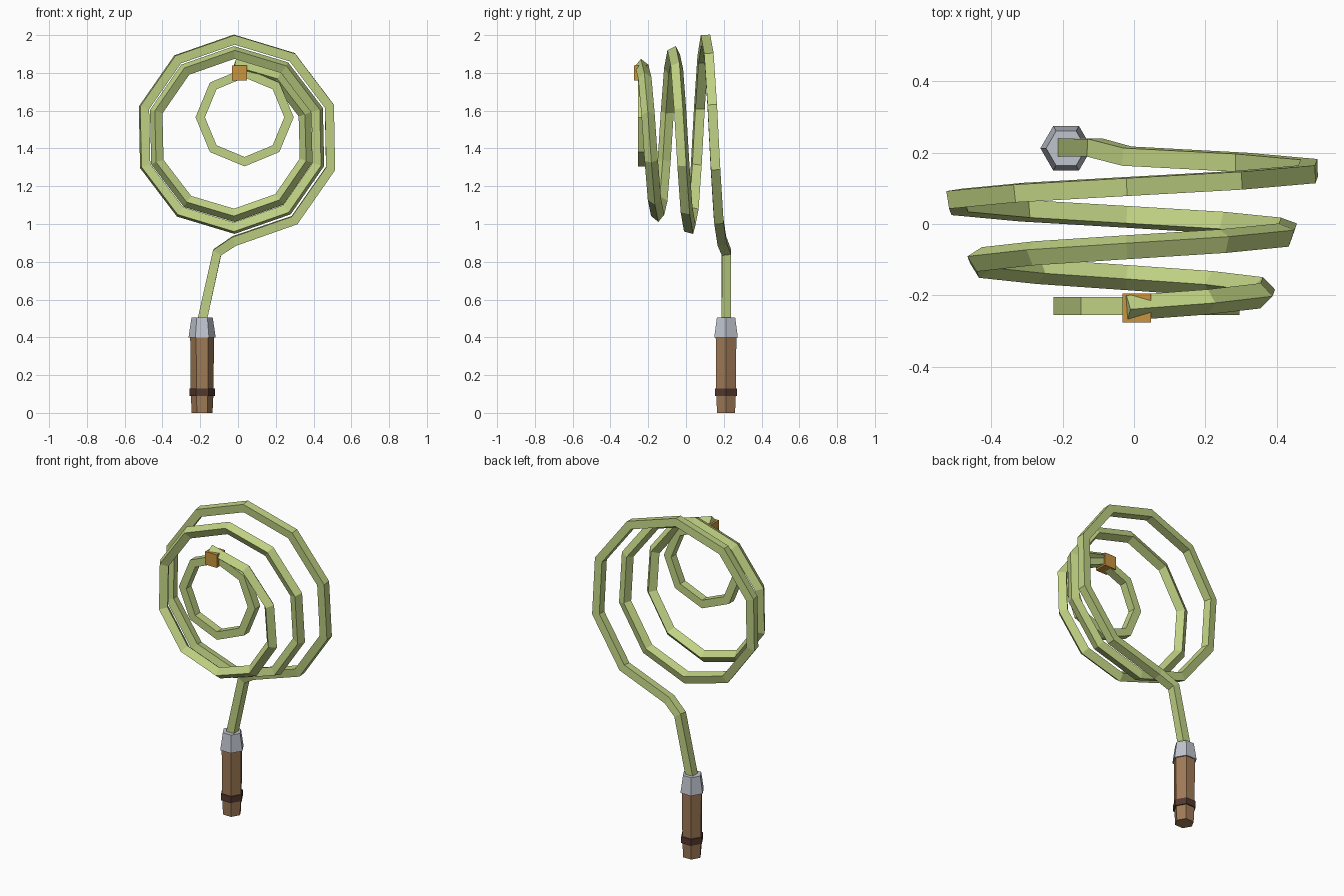
import bpy, bmesh, math
from mathutils import Vector

cube = bpy.data.objects.get("Cube")
if cube:
    bpy.data.objects.remove(cube, do_unlink=True)


def make_material(name, rgb):
    mat = bpy.data.materials.new(name)
    mat.use_nodes = True
    mat.diffuse_color = (*rgb, 1)
    mat.node_tree.nodes["Principled BSDF"].inputs["Base Color"].default_value = (*rgb, 1)
    return mat


rope_green = make_material("rope green", (0.53, 0.65, 0.23))
wood = make_material("wood brown", (0.35, 0.195, 0.095))
leather = make_material("dark leather", (0.085, 0.04, 0.026))
steel = make_material("steel grey", (0.52, 0.55, 0.61))
brass = make_material("brass", (0.58, 0.30, 0.05))


def finish(bm, name, mat):
    bmesh.ops.recalc_face_normals(bm, faces=bm.faces)
    mesh = bpy.data.meshes.new(name)
    bm.to_mesh(mesh)
    bm.free()
    mesh.materials.append(mat)
    obj = bpy.data.objects.new(name, mesh)
    bpy.context.collection.objects.link(obj)
    return obj


def skin(bm, rings, closed=False):
    """Join successive vertex rings with quads, capping open ends."""
    n = len(rings[0])
    pairs = list(zip(rings, rings[1:]))
    if closed:
        pairs.append((rings[-1], rings[0]))
    else:
        bm.faces.new(rings[0])
        bm.faces.new(rings[-1])
    for a, b in pairs:
        for i in range(n):
            j = (i + 1) % n
            bm.faces.new((a[i], a[j], b[j], b[i]))


def hex_turning(name, profile, mat):
    """Six-sided turned part on the handle axis from (radius, z) pairs."""
    bm = bmesh.new()
    rings = []
    for r, z in profile:
        angles = [math.tau * i / 6 for i in range(6)]
        rings.append([bm.verts.new((-0.19 + r * math.cos(a), 0.212 + r * math.sin(a), z))
                      for a in angles])
    skin(bm, rings)
    return finish(bm, name, mat)


def sweep_square(name, path, half, mat, closed=False):
    """Sweep a square along a path, carrying the frame with minimum twist."""
    bm = bmesh.new()
    rings, normal, last = [], Vector((0, 1, 0)), None
    count = len(path)
    for i, p in enumerate(path):
        before = path[i - 1] if (i or closed) else p
        after = path[(i + 1) % count] if (i < count - 1 or closed) else p
        tangent = ((p - before).normalized() + (after - p).normalized()).normalized()
        if last is not None:
            normal = last.rotation_difference(tangent) @ normal
        normal = (normal - tangent * normal.dot(tangent)).normalized()
        side = tangent.cross(normal)
        rings.append([bm.verts.new(p + half * (u * normal + v * side))
                      for u, v in ((1, 1), (-1, 1), (-1, -1), (1, -1))])
        last = tangent
    skin(bm, rings, closed)
    return finish(bm, name, mat)


# Handle
hex_turning("handle_grip", [(0.055, 0), (0.06, 0.1), (0.063, 0.4)], wood)
hex_turning("handle_band", [(0.067, 0.09), (0.067, 0.13)], leather)
hex_turning("handle_ferrule", [(0.072, 0.4), (0.056, 0.505)], steel)

# Rope: a stem, then a ten-sided coil that narrows towards the front
path = [Vector((-0.19, 0.214, 0.49)), Vector((-0.11, 0.214, 0.85))]
for step in range(26):
    half_turns = step / 5
    angle = math.pi * (half_turns - 0.5)
    radius = 0.55 - 0.034 * half_turns
    path.append(Vector((-0.02 + radius * math.cos(angle),
                        0.19 - 0.085 * half_turns,
                        1.46 + radius * math.sin(angle))))
sweep_square("coiled_rope", path, 0.025, rope_green)

# Noose at the front end of the rope
noose = [Vector((0.035 + 0.235 * math.cos(math.tau * i / 8), -0.23,
                 1.565 + 0.235 * math.sin(math.tau * i / 8))) for i in range(8)]
sweep_square("noose_loop", noose, 0.025, rope_green, closed=True)

# Square clasp joining coil and noose
bm = bmesh.new()
bmesh.ops.create_cube(bm, size=0.08)
bmesh.ops.translate(bm, vec=(0.008, -0.235, 1.8), verts=bm.verts)
finish(bm, "noose_clasp", brass)
